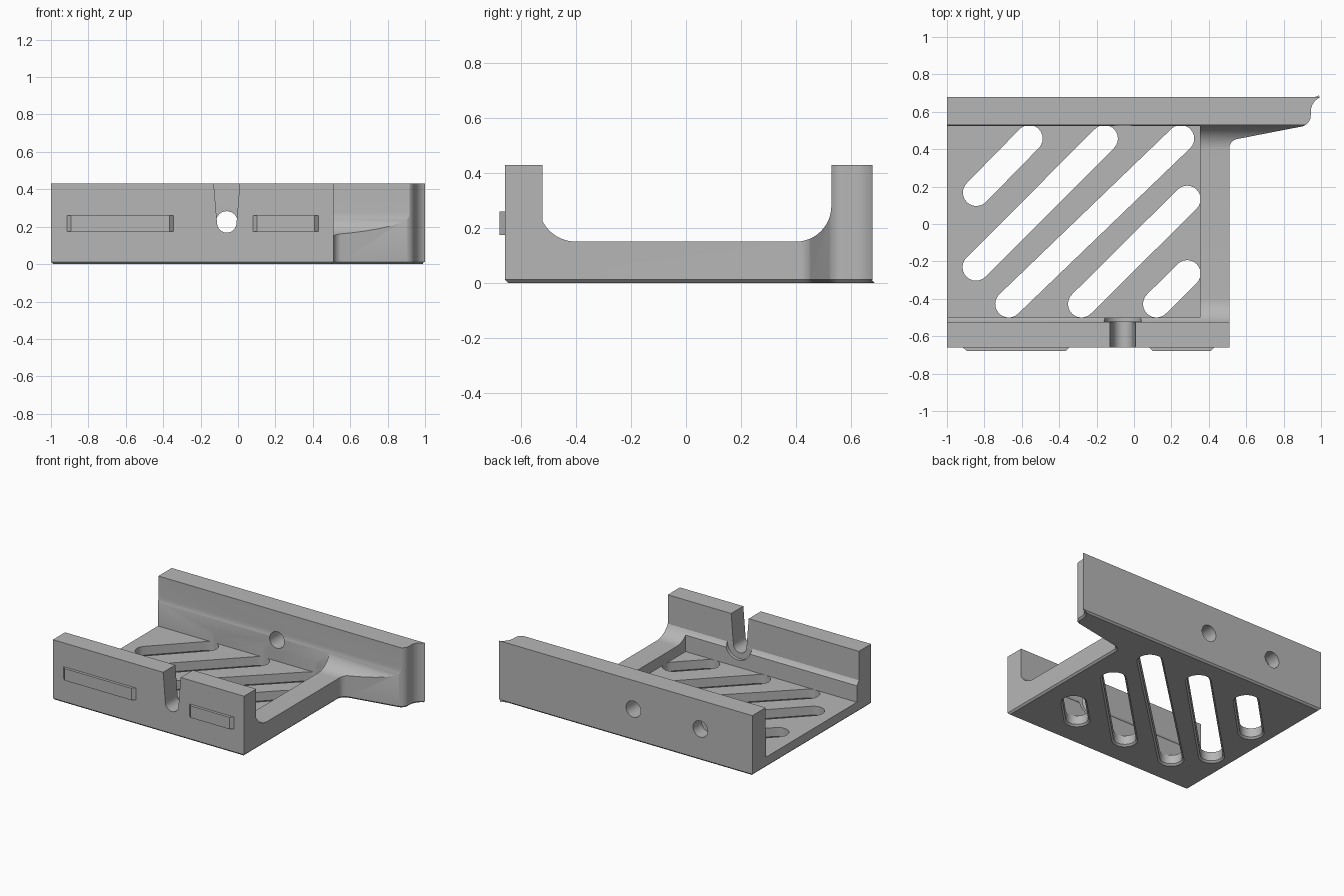
import bpy, bmesh
from math import sin, cos, radians, atan2, degrees

cube = bpy.data.objects.get("Cube")
if cube:
    bpy.data.objects.remove(cube)

grey = bpy.data.materials.new("grey_plastic")
grey.use_nodes = True
color = (0.47, 0.47, 0.47, 1)
grey.diffuse_color = color
grey.node_tree.nodes["Principled BSDF"].inputs["Base Color"].default_value = color


def arc(cx, cy, r, start, end, steps=12):
    angles = [radians(start + (end - start) * i / steps) for i in range(steps + 1)]
    return [(cx + r * cos(a), cy + r * sin(a)) for a in angles]


def loft(name, rings, chamfer=0):
    """Solid through matching rings of 3D points, with an optional bottom chamfer."""
    bm = bmesh.new()
    loops = [[bm.verts.new(p) for p in ring] for ring in rings]
    n = len(loops[0])
    bottom = bm.faces.new(loops[0])
    bm.faces.new(loops[-1])
    for a, b in zip(loops, loops[1:]):
        for i in range(n):
            j = (i + 1) % n
            bm.faces.new((a[i], a[j], b[j], b[i]))
    bmesh.ops.recalc_face_normals(bm, faces=bm.faces[:])
    if chamfer:
        bmesh.ops.bevel(bm, geom=list(bottom.edges), offset=chamfer, segments=1,
                        affect='EDGES', profile=0.5)
    mesh = bpy.data.meshes.new(name)
    bm.to_mesh(mesh)
    bm.free()
    mesh.materials.append(grey)
    ob = bpy.data.objects.new(name, mesh)
    bpy.context.collection.objects.link(ob)
    return ob


def prism(name, outline, axis, low, high, chamfer=0):
    place = {
        'X': lambda p, d: (d, p[0], p[1]),
        'Y': lambda p, d: (p[0], d, p[1]),
        'Z': lambda p, d: (p[0], p[1], d),
    }[axis]
    return loft(name, [[place(p, d) for p in outline] for d in (low, high)], chamfer)


def rect(a0, a1, b0, b1):
    return [(a0, b0), (a1, b0), (a1, b1), (a0, b1)]


def cut(target, cutter):
    cutter.hide_render = True
    mod = target.modifiers.new("cut", 'BOOLEAN')
    mod.operation = 'DIFFERENCE'
    mod.solver = 'EXACT'
    mod.object = cutter
    bpy.context.view_layer.objects.active = target
    bpy.ops.object.modifier_apply(modifier=mod.name)
    bpy.data.objects.remove(cutter)


# Body: footprint with the long rear arm and its scooped tip
footprint = [(-1, -0.66), (0.51, -0.66)]
footprint += arc(0.56, 0.405, 0.05, 180, 100)
footprint += arc(0.885, 0.58, 0.06, -75, 0)
footprint += arc(1.03, 0.60, 0.085, 180, 110)
footprint += [(-1, 0.68)]
body = prism("tray_body", footprint, 'Z', 0, 0.43, chamfer=0.012)

# Channel between the walls, with rounded floor corners
channel = [(-0.523, 0.6)] + arc(-0.40, 0.289, 0.139, 208, 270)
channel += arc(0.40, 0.28, 0.13, 270, 360) + [(0.53, 0.6)]
cut(body, prism("channel_cutter", channel, 'X', -1.2, 1.2))

# Recessed floor, open at the right-hand end
cut(body, prism("pocket_cutter", rect(-1.2, 0.353, -0.5, 0.525), 'Z', 0.075, 0.35))


# Diagonal floor slots, flared at the underside
def slot_ring(a, b, r, z):
    t = degrees(atan2(b[1] - a[1], b[0] - a[0]))
    ends = arc(*b, r, t - 90, t + 90) + arc(*a, r, t + 90, t + 270)
    return [(x, y, z) for x, y in ends]


slots = [
    ((-0.843, 0.168), (-0.56, 0.457)),
    ((-0.845, -0.231), (-0.158, 0.457)),
    ((-0.67, -0.428), (0.25, 0.457)),
    ((-0.281, -0.428), (0.284, 0.133)),
    ((0.12, -0.428), (0.284, -0.265)),
]
for a, b in slots:
    levels = ((0.092, -0.008), (0.072, 0.012), (0.072, 0.14))
    cut(body, loft("slot_cutter", [slot_ring(a, b, r, z) for r, z in levels]))

# Tapered notch in the front wall and the round seat behind it
notch = [(-0.135, 0.5)] + arc(-0.06, 0.22, 0.052, 180, 360) + [(0.015, 0.5)]
cut(body, prism("notch_cutter", notch, 'Y', -0.9, -0.35))
cut(body, prism("seat_cutter", arc(-0.06, 0.225, 0.1, 0, 350, 35), 'Y', -0.522, -0.38))

# Rear wall holes: one through, one blind
for x, depth in ((-0.06, 0.3), (-0.59, 0.585)):
    circle = arc(x, 0.225, 0.058, 0, 348.75, 31)
    cut(body, prism("hole_cutter", circle, 'Y', depth, 0.8))

bpy.ops.object.select_all(action='DESELECT')
body.select_set(True)
bpy.context.view_layer.objects.active = body
bpy.ops.object.shade_smooth_by_angle(angle=radians(25))

# Raised bars on the front, with slanted ends
for name, x0, x1 in (("long_front_bar", -0.915, -0.345), ("short_front_bar", 0.08, 0.43)):
    bar = [(x0, -0.655), (x0, -0.66), (x0 + 0.022, -0.68),
           (x1 - 0.022, -0.68), (x1, -0.66), (x1, -0.655)]
    prism(name, bar, 'Z', 0.175, 0.26)
